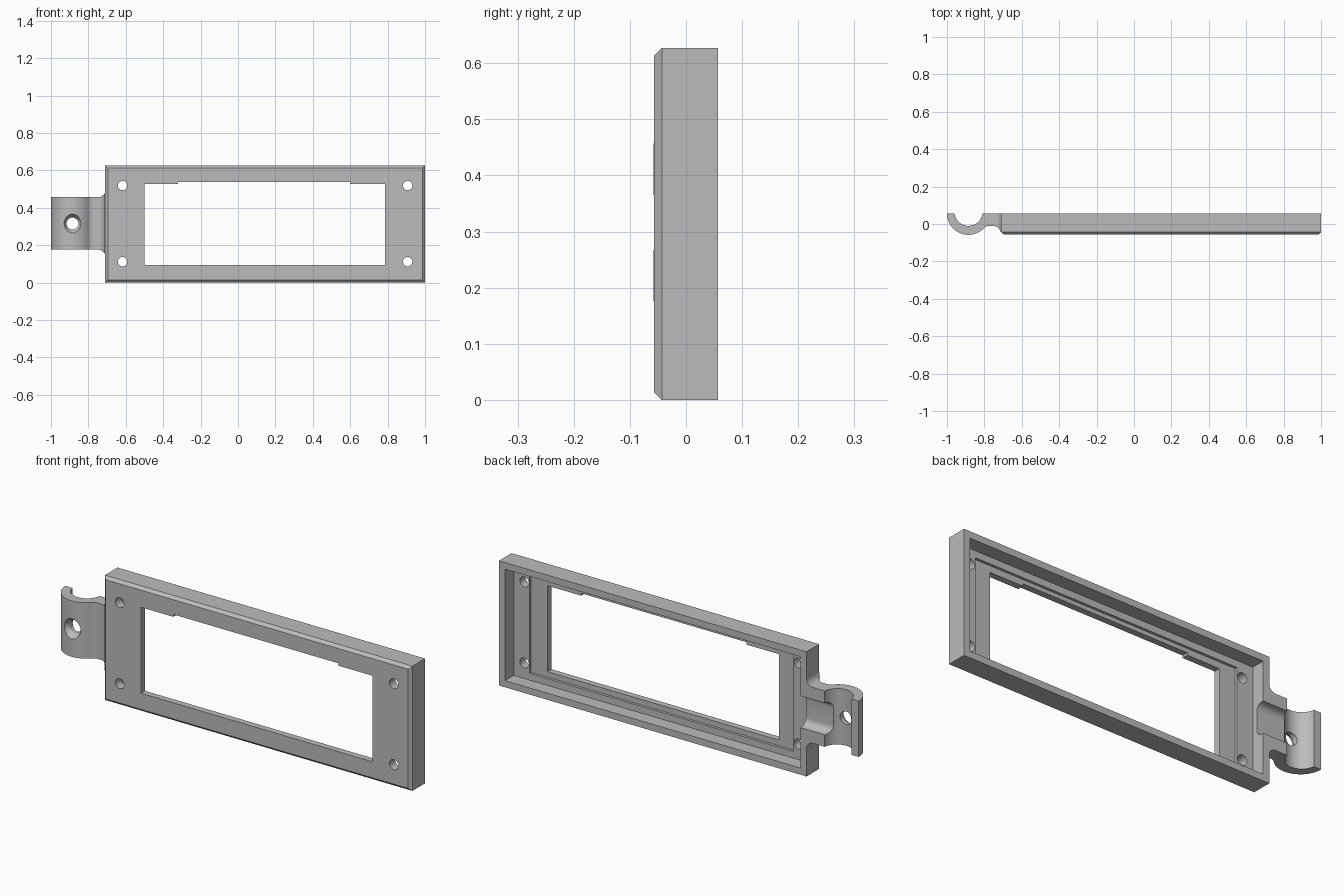
import bpy, bmesh
from math import sin, cos, radians, pi
from mathutils import Matrix

cube = bpy.data.objects.get("Cube")
if cube:
    bpy.data.objects.remove(cube, do_unlink=True)

grey = bpy.data.materials.new("plain grey")
grey.use_nodes = True
grey.diffuse_color = (0.5, 0.5, 0.5, 1)
grey.node_tree.nodes["Principled BSDF"].inputs["Base Color"].default_value = (0.5, 0.5, 0.5, 1)

FRONT, BACK = -0.057, 0.057
MID_X, MID_Z = 0.145, 0.3135
CLIP_X, CLIP_Z = -0.885, 0.316


def finish(name, bm):
    bmesh.ops.recalc_face_normals(bm, faces=bm.faces)
    mesh = bpy.data.meshes.new(name)
    bm.to_mesh(mesh)
    bm.free()
    mesh.materials.append(grey)
    obj = bpy.data.objects.new(name, mesh)
    bpy.context.collection.objects.link(obj)
    return obj


def prism(name, points, axis, lo, hi):
    """Extrude a 2D outline along an axis; points hold the other two coordinates in order."""
    bm = bmesh.new()
    verts = []
    for a, b in points:
        co = [a, b]
        co.insert("xyz".index(axis), lo)
        verts.append(bm.verts.new(co))
    face = bm.faces.new(verts)
    ext = bmesh.ops.extrude_face_region(bm, geom=[face])
    move = [0, 0, 0]
    move["xyz".index(axis)] = hi - lo
    bmesh.ops.translate(bm, vec=move, verts=[g for g in ext["geom"] if isinstance(g, bmesh.types.BMVert)])
    return finish(name, bm)


def rect(x0, x1, z0, z1):
    return [(x0, z0), (x1, z0), (x1, z1), (x0, z1)]


def arc(cx, cy, r, start, end, steps):
    angles = [radians(start + (end - start) * i / steps) for i in range(steps + 1)]
    return [(cx + r * cos(a), cy + r * sin(a)) for a in angles]


def drill(x, z, r_front, r_back, y0, y1):
    bm = bmesh.new()
    m = Matrix.Translation((x, (y0 + y1) / 2, z)) @ Matrix.Rotation(pi / 2, 4, "X")
    bmesh.ops.create_cone(bm, cap_ends=True, segments=32, radius1=r_back,
                          radius2=r_front, depth=y1 - y0, matrix=m)
    return finish("drill_cutter", bm)


def combine(obj, cutter, operation="DIFFERENCE", keep=False):
    mod = obj.modifiers.new("cut", "BOOLEAN")
    mod.operation, mod.solver, mod.object = operation, "EXACT", cutter
    bpy.context.view_layer.objects.active = obj
    bpy.ops.object.modifier_apply(modifier=mod.name)
    if not keep:
        bpy.data.objects.remove(cutter, do_unlink=True)


# Bezel body with chamfered front edges
bezel = prism("display_bezel", rect(-0.71, 1.0, 0, 0.627), "y", FRONT, BACK)
bm = bmesh.new()
bm.from_mesh(bezel.data)
front_edges = [e for e in bm.edges if all(v.co.y < 0 for v in e.verts)]
bmesh.ops.bevel(bm, geom=front_edges, offset=0.014, segments=1, affect="EDGES")
bm.to_mesh(bezel.data)
bm.free()

# Rear cavity, shallow pocket and window, each a half size and floor depth
for half_x, half_z, floor in ((0.821, 0.28, -0.012), (0.733, 0.246, -0.025)):
    outline = rect(MID_X - half_x, MID_X + half_x, MID_Z - half_z, MID_Z + half_z)
    combine(bezel, prism("recess_cutter", outline, "y", floor, 0.1))
window = [(-0.5, 0.095), (0.787, 0.095), (0.787, 0.527), (0.6, 0.527),
          (0.6, 0.539), (-0.32, 0.539), (-0.32, 0.527), (-0.5, 0.527)]
combine(bezel, prism("window_cutter", window, "y", -0.1, 0.1))

# Four screw holes
for sx in (-1, 1):
    for z in (0.112, 0.519):
        combine(bezel, drill(MID_X + sx * 0.762, z, 0.025, 0.025, -0.1, 0.1))

# Clip arm: curved section seen from above
section = arc(CLIP_X, 0.057, 0.115, 180, 315, 28)
section += arc(-0.772, -0.055, 0.045, 135, 90, 8)
section += arc(-0.755, -0.053, 0.043, 90, 14, 10)
section += [(-0.695, -0.043), (-0.695, BACK)]
section += arc(CLIP_X, 0.065, 0.075, -6, -174, 32)
arm = prism("clip_arm", section, "z", 0.12, 0.51)

# Rounded flare where the arm meets the bezel
flare = 0.036
top, bottom = 0.457, 0.176
outline = [(-1.1, bottom)] + arc(-0.71 - flare, bottom - flare, flare, 90, 0, 8)
outline += [(-0.68, bottom - flare), (-0.68, top + flare)]
outline += arc(-0.71 - flare, top + flare, flare, 0, -90, 8) + [(-1.1, top)]
combine(arm, prism("flare_outline", outline, "y", -0.1, 0.1), "INTERSECT")

# Countersunk clip hole
combine(arm, drill(CLIP_X, CLIP_Z, 0.032, 0.032, -0.1, 0.1))
combine(arm, drill(CLIP_X, CLIP_Z, 0.052, 0.032, -0.06, -0.03))

# Rounded cable channel through the arm and the bezel wall
r, half, floor = 0.035, 0.08, 0.014
channel = [(0.1, CLIP_Z - half)]
channel += arc(floor + r, CLIP_Z - half + r, r, 270, 180, 8)
channel += arc(floor + r, CLIP_Z + half - r, r, 180, 90, 8)
channel += [(0.1, CLIP_Z + half)]
cutter = prism("channel_cutter", channel, "x", -0.84, -0.66)
combine(arm, cutter, keep=True)
combine(bezel, cutter)

# Smooth curves, sharp edges
for obj in (bezel, arm):
    bpy.ops.object.select_all(action="DESELECT")
    obj.select_set(True)
    bpy.context.view_layer.objects.active = obj
    bpy.ops.object.shade_smooth_by_angle(angle=radians(25))
